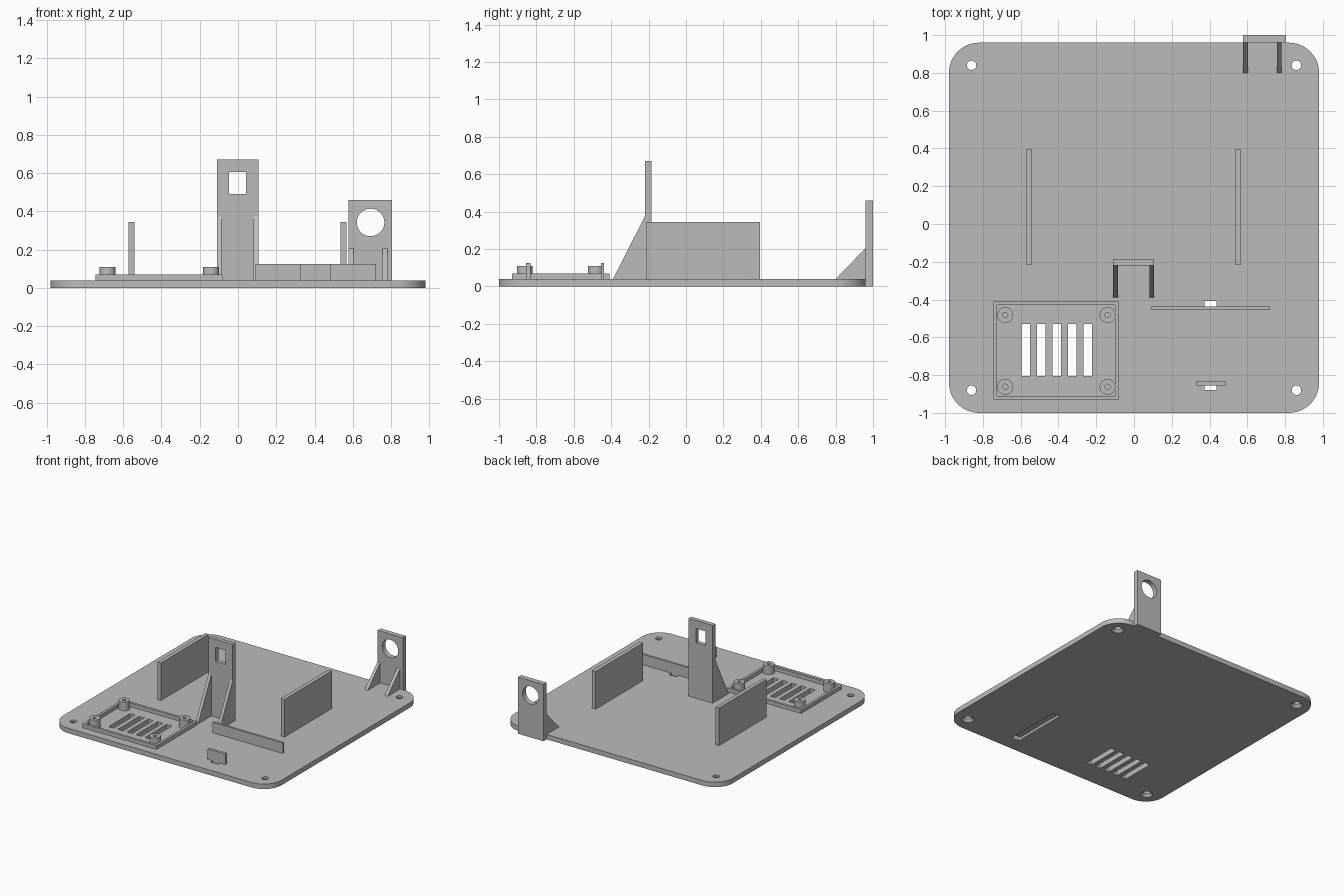
import bpy, bmesh, math
from mathutils import Vector

cube = bpy.data.objects.get("Cube")
if cube:
    bpy.data.objects.remove(cube, do_unlink=True)

GREY = (0.5, 0.5, 0.5, 1)
mat = bpy.data.materials.new("matte grey")
mat.use_nodes = True
mat.diffuse_color = GREY
shader = next(n for n in mat.node_tree.nodes if n.type == 'BSDF_PRINCIPLED')
shader.inputs["Base Color"].default_value = GREY

T = 0.04  # base plate thickness


def prism(name, points, direction):
    """Extrude a closed outline along a direction."""
    bm = bmesh.new()
    face = bm.faces.new([bm.verts.new(p) for p in points])
    out = bmesh.ops.extrude_face_region(bm, geom=[face])
    moved = [g for g in out["geom"] if isinstance(g, bmesh.types.BMVert)]
    bmesh.ops.translate(bm, verts=moved, vec=Vector(direction))
    bmesh.ops.recalc_face_normals(bm, faces=bm.faces)
    mesh = bpy.data.meshes.new(name)
    bm.to_mesh(mesh)
    bm.free()
    mesh.materials.append(mat)
    obj = bpy.data.objects.new(name, mesh)
    bpy.context.collection.objects.link(obj)
    return obj


def box(name, x, y, z):
    corners = [(x[0], y[0], z[0]), (x[1], y[0], z[0]), (x[1], y[1], z[0]), (x[0], y[1], z[0])]
    return prism(name, corners, (0, 0, z[1] - z[0]))


def cone(name, centre, r1, r2, depth, rot=(0, 0, 0)):
    bpy.ops.mesh.primitive_cone_add(vertices=40, radius1=r1, radius2=r2, depth=depth,
                                    location=centre, rotation=rot)
    obj = bpy.context.object
    obj.name = name
    obj.data.materials.append(mat)
    return obj


def cut(target, cutter):
    """Subtract the cutter and discard it."""
    bpy.context.view_layer.update()
    mod = target.modifiers.new("cut", 'BOOLEAN')
    mod.operation, mod.solver, mod.object = 'DIFFERENCE', 'EXACT', cutter
    bpy.context.view_layer.objects.active = target
    bpy.ops.object.modifier_apply(modifier=mod.name)
    bpy.data.objects.remove(cutter, do_unlink=True)


def smooth(obj):
    bpy.ops.object.select_all(action='DESELECT')
    obj.select_set(True)
    bpy.context.view_layer.objects.active = obj
    bpy.ops.object.shade_smooth_by_angle(angle=math.radians(30))


def gusset(name, x, y_foot, y_wall, top):
    outline = [(x[0], y_foot, T), (x[0], y_wall, T), (x[0], y_wall, top)]
    return prism(name, outline, (x[1] - x[0], 0, 0))


# Base plate with rounded corners
radius, steps = 0.16, 12
outline = []
for i, (sx, cy) in enumerate([(1, 0.96 - radius), (-1, 0.96 - radius),
                              (-1, radius - 1), (1, radius - 1)]):
    for k in range(steps + 1):
        a = math.pi / 2 * (i + k / steps)
        outline.append((sx * (0.98 - radius) + radius * math.cos(a),
                        cy + radius * math.sin(a), 0))
base = prism("base_plate", outline, (0, 0, T))

# Countersunk corner screw holes
for x in (-0.86, 0.86):
    for y in (0.84, -0.88):
        cut(base, cone("hole", (x, y, T / 2), 0.025, 0.025, 0.1))
        cut(base, cone("countersink", (x, y, 0.008), 0.052, 0.024, 0.03))

# Vent slots
for i in range(5):
    x = -0.573 + 0.082 * i
    cut(base, box("vent", (x - 0.023, x + 0.023), (-0.805, -0.53), (-0.1, 0.1)))

# Strap channel underneath, open at both ends
cut(base, box("channel", (0.372, 0.438), (-0.88, -0.408), (-0.1, 0.02)))
for y in ((-0.88, -0.855), (-0.438, -0.408)):
    cut(base, box("opening", (0.372, 0.438), y, (-0.1, 0.1)))
smooth(base)

# Raised frame round the vents
frame = box("vent_frame", (-0.745, -0.08), (-0.93, -0.41), (T, 0.07))
cut(frame, box("inside", (-0.725, -0.1), (-0.91, -0.43), (0, 0.2)))

# Board standoffs with blind screw holes
for side, x in (("right", -0.682), ("left", -0.14)):
    for end, y in (("front", -0.862), ("back", -0.482)):
        post = cone(f"standoff_{end}_{side}", (x, y, 0.075), 0.042, 0.042, 0.07)
        cut(post, cone("bore", (x, y, 0.1), 0.014, 0.014, 0.09))
        smooth(post)

# Upright side walls
box("wall_right", (-0.572, -0.541), (-0.215, 0.395), (T, 0.345))
box("wall_left", (0.535, 0.567), (-0.215, 0.395), (T, 0.345))

# Strap stops
box("long_stop", (0.092, 0.72), (-0.455, -0.438), (T, 0.125))
box("short_stop", (0.327, 0.485), (-0.855, -0.832), (T, 0.125))

# Central bracket with square window
centre = box("centre_bracket", (-0.11, 0.106), (-0.22, -0.185), (T, 0.67))
cut(centre, box("window", (-0.046, 0.042), (-0.4, 0), (0.49, 0.605)))
gusset("centre_gusset_right", (-0.11, -0.085), -0.39, -0.22, 0.375)
gusset("centre_gusset_left", (0.081, 0.106), -0.39, -0.22, 0.375)

# Rear bracket with round hole
rear = box("rear_bracket", (0.578, 0.806), (0.96, 1.0), (0, 0.46))
cut(rear, cone("round_hole", (0.693, 0.98, 0.342), 0.072, 0.072, 0.3, (math.pi / 2, 0, 0)))
smooth(rear)
gusset("rear_gusset_right", (0.578, 0.603), 0.8, 0.96, 0.205)
gusset("rear_gusset_left", (0.756, 0.782), 0.8, 0.96, 0.205)
